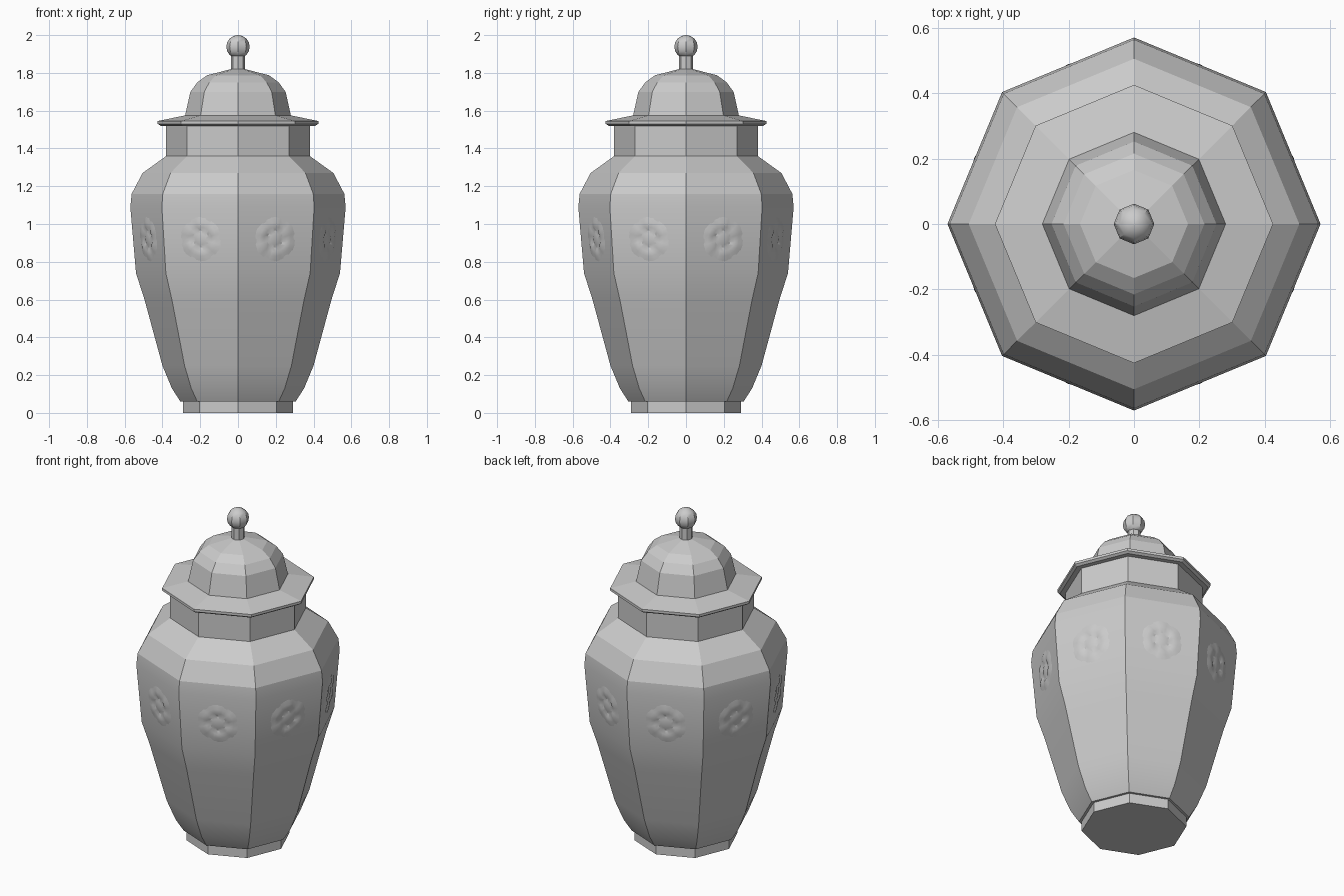
import bpy, bmesh, math
from mathutils import Matrix, Vector

if "Cube" in bpy.data.objects:
    bpy.data.objects.remove(bpy.data.objects["Cube"])

SIDES = 8


def make_object(name, bm, smooth_angle=None):
    bmesh.ops.recalc_face_normals(bm, faces=bm.faces)
    mesh = bpy.data.meshes.new(name)
    bm.to_mesh(mesh)
    bm.free()
    obj = bpy.data.objects.new(name, mesh)
    bpy.context.collection.objects.link(obj)
    if smooth_angle:
        bpy.ops.object.select_all(action='DESELECT')
        obj.select_set(True)
        bpy.context.view_layer.objects.active = obj
        bpy.ops.object.shade_smooth_by_angle(angle=math.radians(smooth_angle))
    return obj


def turned(name, profile, smooth_angle=None):
    """Octagonal solid from (radius, height) pairs, corners on the axes."""
    bm = bmesh.new()
    rings = []
    for r, z in profile:
        rings.append([bm.verts.new((r * math.cos(i * math.tau / SIDES),
                                    r * math.sin(i * math.tau / SIDES), z))
                      for i in range(SIDES)])
    for a, b in zip(rings, rings[1:]):
        for i in range(SIDES):
            j = (i + 1) % SIDES
            bm.faces.new((a[i], a[j], b[j], b[i]))
    bm.faces.new(rings[0][::-1])
    bm.faces.new(rings[-1])
    return make_object(name, bm, smooth_angle)


# Body with foot, shoulder and neck
turned("jar_body", [(0.29, 0), (0.29, 0.06), (0.305, 0.06), (0.35, 0.13), (0.40, 0.25),
                    (0.495, 0.60), (0.54, 0.74), (0.57, 1.09), (0.563, 1.16),
                    (0.505, 1.27), (0.38, 1.36), (0.38, 1.52)], 17)

# Lid with flared rim and faceted dome
turned("lid", [(0.41, 1.52), (0.425, 1.53), (0.425, 1.545), (0.28, 1.575), (0.252, 1.70),
               (0.215, 1.75), (0.165, 1.787), (0.037, 1.82)])

# Knob: stem and ball
ball = [(0.062 * math.sin(t), 1.938 - 0.062 * math.cos(t))
        for t in (math.pi * k / 8 for k in range(2, 8))]
turned("lid_knob", [(0.037, 1.81), (0.037, 1.89)] + ball + [(0.004, 2.0)], 30)


# Shallow flower relief, one in the upper band of each side
def relief_mesh():
    bm = bmesh.new()
    steps = [(0.03, 0.004, 0), (0.045, 0.0, 0), (0.065, 0.006, 0.003),
             (0.09, 0.005, 0.003), (0.125, -0.002, 0)]
    seg = 24
    centre = bm.verts.new((0, 0, 0.006))
    prev = None
    for r, h, wave in steps:
        ring = []
        for i in range(seg):
            a = i * math.tau / seg
            ring.append(bm.verts.new((r * math.cos(a), r * math.sin(a),
                                      h + wave * math.cos(6 * a))))
        for i in range(seg):
            j = (i + 1) % seg
            if prev:
                bm.faces.new((prev[i], ring[i], ring[j], prev[j]))
            else:
                bm.faces.new((centre, ring[i], ring[j]))
        prev = ring
    return bm


source = make_object("flower_relief", relief_mesh(), 30)
apothem = 0.5554 * math.cos(math.pi / SIDES)
tilt = math.atan2(0.03 * math.cos(math.pi / SIDES), 0.35)
for k in range(SIDES):
    obj = source if k == 0 else source.copy()
    if k:
        bpy.context.collection.objects.link(obj)
    obj.name = f"flower_relief_{k + 1}"
    obj.matrix_world = (Matrix.Rotation((k + 0.5) * math.tau / SIDES, 4, 'Z')
                        @ Matrix.Translation(Vector((apothem, 0, 0.92)))
                        @ Matrix.Rotation(math.pi / 2 + tilt, 4, 'Y'))
